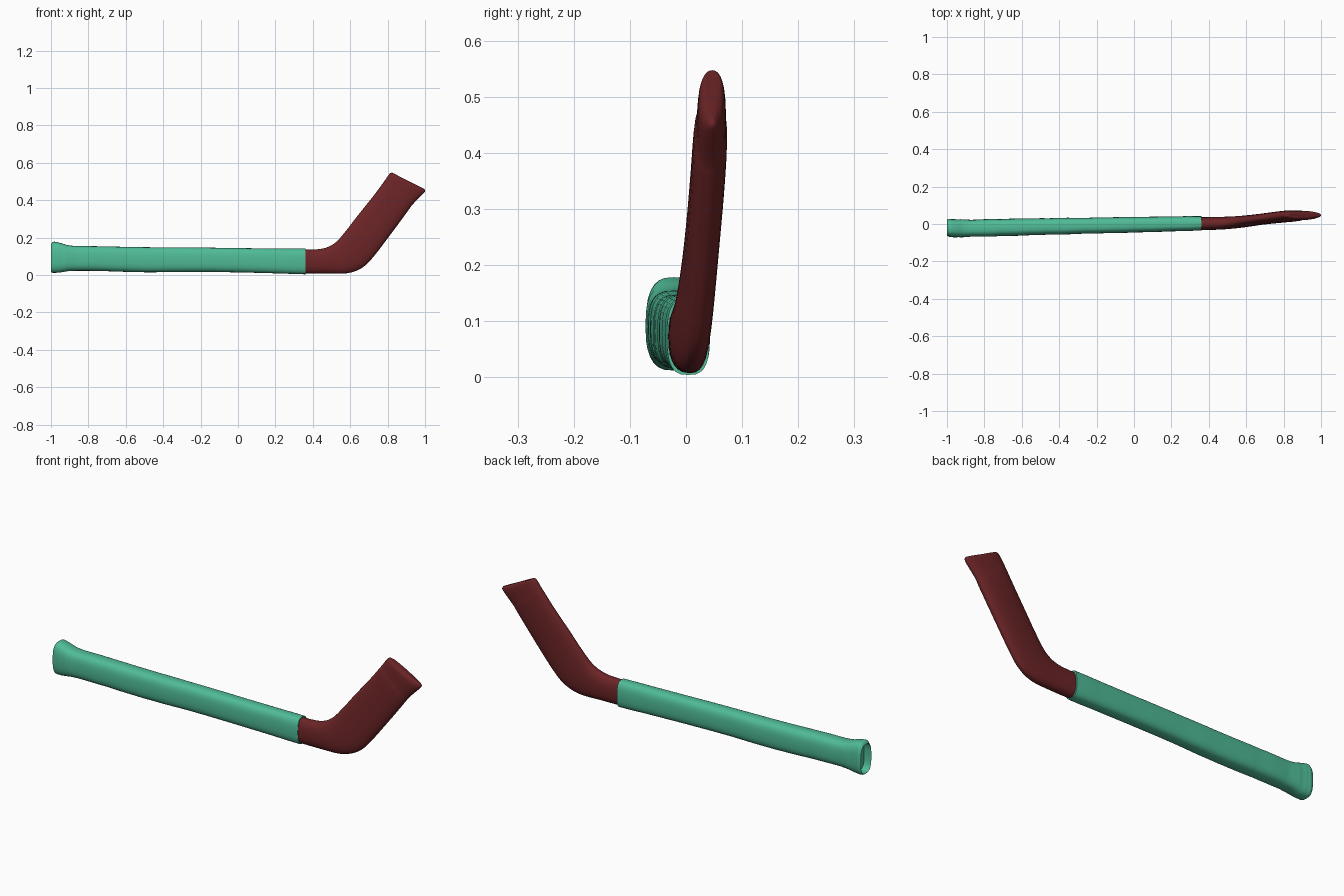
import bpy, bmesh, math, random
from mathutils import Vector

if "Cube" in bpy.data.objects:
    bpy.data.objects.remove(bpy.data.objects["Cube"])

random.seed(4)
SIDES = 28


def material(name, color):
    m = bpy.data.materials.new(name)
    m.diffuse_color = color
    m.use_nodes = True
    m.node_tree.nodes["Principled BSDF"].inputs["Base Color"].default_value = m.diffuse_color
    return m


def spline(rows, steps):
    """Catmull-Rom interpolation through rows of numbers."""
    out = []
    n = len(rows)
    for i in range(n - 1):
        p = [rows[max(0, min(n - 1, i + k))] for k in (-1, 0, 1, 2)]
        for s in range(steps):
            t = s / steps
            out.append([0.5 * (2 * b + (c - a) * t + (2 * a - 5 * b + 4 * c - d) * t * t
                               + (3 * b - a - 3 * c + d) * t ** 3)
                        for a, b, c, d in zip(*p)])
    out.append(list(rows[-1]))
    return out


def loft(name, rows, power, mat, wobble=0.0, recess=0.0):
    """Each row: top x, top z, bottom x, bottom z, centre y, half thickness."""
    bm = bmesh.new()
    rings = []
    for tx, tz, bx, bz, cy, h in rows:
        top, bot = Vector((tx, cy, tz)), Vector((bx, cy, bz))
        mid, up = (top + bot) / 2, (top - bot) / 2
        k = 1 + random.uniform(-wobble, wobble)
        ring = []
        for j in range(SIDES):
            a = 2 * math.pi * j / SIDES
            c, s = math.cos(a), math.sin(a)
            u = math.copysign(abs(c) ** (2 / power), c)
            v = math.copysign(abs(s) ** (2 / power), s)
            ring.append(bm.verts.new(mid + up * u + Vector((0, h * k * v, 0))))
        rings.append(ring)
    for r0, r1 in zip(rings, rings[1:]):
        for j in range(SIDES):
            n = (j + 1) % SIDES
            bm.faces.new((r0[j], r0[n], r1[n], r1[j]))
    first = bm.faces.new(rings[0][::-1])
    bm.faces.new(rings[-1])
    # hollow butt: inset the first cap and push it inwards
    if recess:
        bmesh.ops.inset_region(bm, faces=[first], thickness=0.012)
        for v in first.verts:
            v.co.x += recess
    bmesh.ops.recalc_face_normals(bm, faces=bm.faces)
    me = bpy.data.meshes.new(name)
    bm.to_mesh(me)
    bm.free()
    ob = bpy.data.objects.new(name, me)
    bpy.context.collection.objects.link(ob)
    me.materials.append(mat)
    bpy.ops.object.select_all(action='DESELECT')
    ob.select_set(True)
    bpy.context.view_layer.objects.active = ob
    bpy.ops.object.shade_smooth_by_angle(angle=math.radians(50))
    return ob


green = material("green_wrap", (0.08, 0.50, 0.31, 1))
red = material("dark_red", (0.15, 0.018, 0.02, 1))

# Handle: long boxy wrap with a flared butt
handle = [
    (-1.0, .165, -1.0, .018, -.020, .043),
    (-.985, .178, -.99, .012, -.021, .047),
    (-.95, .172, -.95, .014, -.023, .049),
    (-.89, .157, -.89, .022, -.023, .046),
    (-.75, .154, -.75, .022, -.020, .046),
    (-.50, .149, -.50, .015, -.014, .045),
    (-.20, .147, -.20, .017, -.008, .042),
    (.10, .143, .10, .012, -.002, .041),
    (.36, .141, .36, .004, .004, .039),
]
loft("handle", spline(handle, 6), 2.9, green, wobble=0.03, recess=0.04)

# Blade: bends upward, flattens and ends in a thin tip past a taped ridge
blade = [
    (.34, .136, .34, .009, .002, .034),
    (.45, .141, .47, .008, .004, .034),
    (.52, .173, .585, .010, .010, .032),
    (.58, .240, .665, .040, .018, .030),
    (.64, .318, .73, .105, .026, .029),
    (.72, .418, .84, .250, .037, .030),
    (.77, .485, .912, .348, .043, .030),
    (.785, .506, .936, .380, .045, .027),
    (.81, .541, .985, .430, .046, .024),
    (.825, .547, 1.0, .448, .047, .018),
    (.838, .540, .998, .460, .047, .009),
]
loft("blade", spline(blade, 5), 2.4, red)
